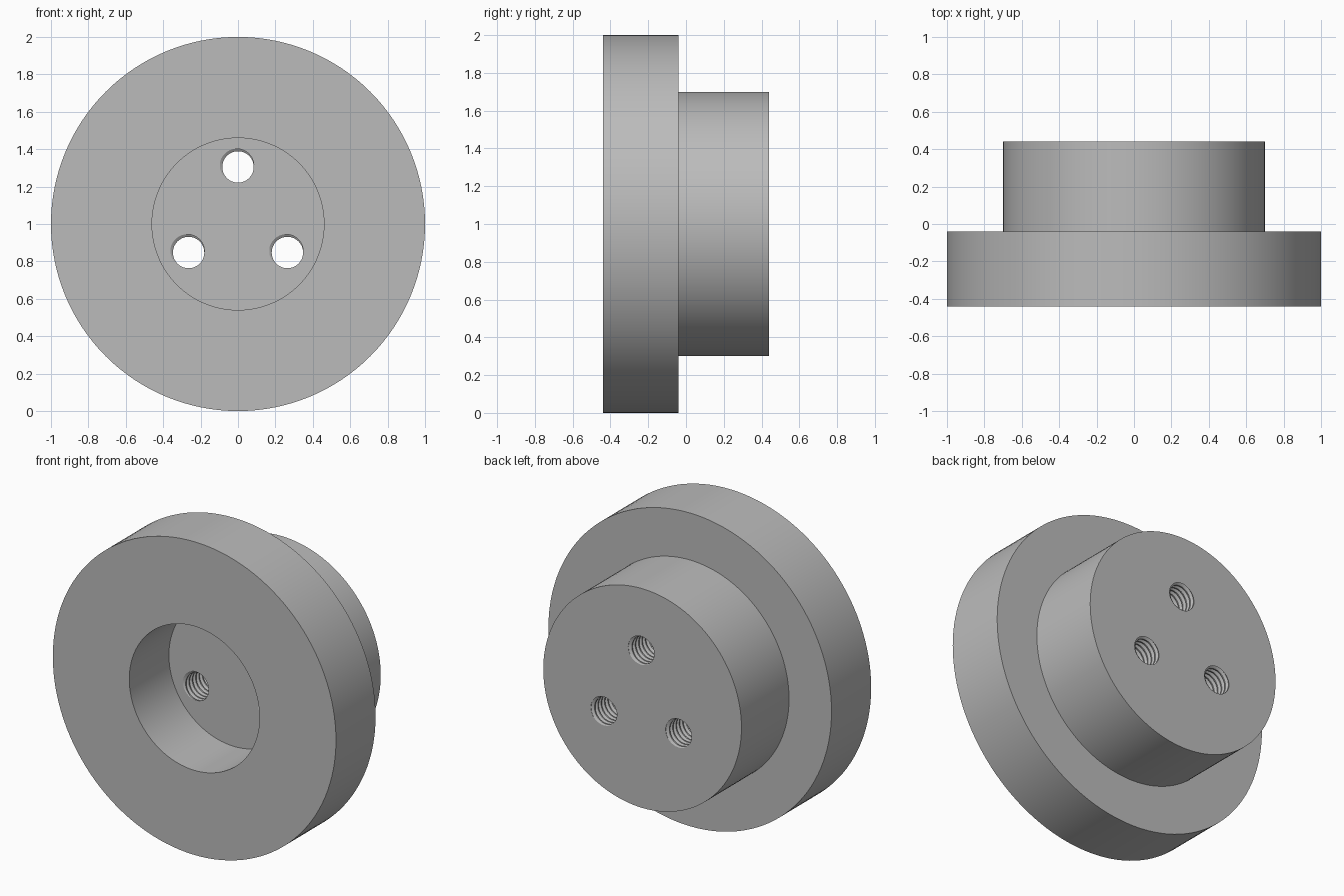
import bpy, bmesh
from math import sin, cos, tau

if "Cube" in bpy.data.objects:
    bpy.data.objects.remove(bpy.data.objects["Cube"])

grey = bpy.data.materials.new("plain grey")
grey.use_nodes = True
colour = (0.5, 0.5, 0.5, 1)
grey.diffuse_color = colour
grey.node_tree.nodes["Principled BSDF"].inputs["Base Color"].default_value = colour

FRONT, STEP, BACK = -0.44, -0.04, 0.44


def make_object(name, bm):
    bmesh.ops.recalc_face_normals(bm, faces=bm.faces[:])
    mesh = bpy.data.meshes.new(name)
    bm.to_mesh(mesh)
    bm.free()
    mesh.materials.append(grey)
    obj = bpy.data.objects.new(name, mesh)
    bpy.context.collection.objects.link(obj)
    return obj


def flanged_body(segments=128):
    """Stepped disc with a round recess in front, turned about the y axis."""
    profile = [(0.7, BACK), (0.7, STEP), (1, STEP), (1, FRONT), (0.46, FRONT), (0.46, STEP)]
    bm = bmesh.new()
    rings = [[bm.verts.new((r * sin(tau * j / segments), y, 1 + r * cos(tau * j / segments)))
              for j in range(segments)] for r, y in profile]
    for a, b in zip(rings, rings[1:]):
        for j in range(segments):
            n = (j + 1) % segments
            bm.faces.new((a[j], a[n], b[n], b[j]))
    bm.faces.new(rings[0])
    bm.faces.new(rings[-1])
    return make_object("flanged_body", bm)


def thread_cutter(name, x, z, pitch=0.0333, turns=18, segments=40):
    """Closed screw-shaped solid: helical rows of crest and root points."""
    profile = [(0, 0.084), (0.25, 0.084), (0.56, 0.1), (0.69, 0.1)]
    p = len(profile)
    last = p * turns
    start = STEP - 2.5 * pitch
    bm = bmesh.new()

    def point(k, j):
        offset, r = profile[k % p]
        t = tau * j / segments
        y = start + pitch * (k // p + offset + j / segments)
        return bm.verts.new((x + r * sin(t), y, z + r * cos(t)))

    rows = [[point(k, j) for j in range(segments)] for k in range(last + 1)]
    rows += [[point(k, 0)] for k in range(last + 1, last + p + 1)]

    def vert(k, j):
        return rows[k][j] if j < segments else rows[k + p][0]

    for k in range(last):
        for j in range(segments):
            bm.faces.new((vert(k, j), vert(k, j + 1), vert(k + 1, j + 1), vert(k + 1, j)))
    # Fan caps over the two helical ends
    for k, y in ((0, start + pitch / 2), (last, start + pitch * (turns + 0.5))):
        loop = rows[k] + [rows[k + i][0] for i in range(p, 0, -1)]
        centre = bm.verts.new((x, y, z))
        for a, b in zip(loop, loop[1:] + loop[:1]):
            bm.faces.new((a, b, centre))
    return make_object(name, bm)


body = flanged_body()

# Three threaded holes on a circle, cut through the hub
for i in range(3):
    a = tau * i / 3
    cutter = thread_cutter(f"thread_cutter_{i + 1}", 0.305 * sin(a), 1 + 0.305 * cos(a))
    cutter.hide_render = True
    cutter.hide_set(True)
    cut = body.modifiers.new(f"threaded_hole_{i + 1}", "BOOLEAN")
    cut.operation = "DIFFERENCE"
    cut.solver = "EXACT"
    cut.object = cutter

# Apply the cuts, then smooth the round walls
bpy.context.view_layer.objects.active = body
body.select_set(True)
for name in [m.name for m in body.modifiers]:
    bpy.ops.object.modifier_apply(modifier=name)
for obj in [o for o in bpy.data.objects if o.name.startswith("thread_cutter")]:
    bpy.data.objects.remove(obj)
bpy.ops.object.shade_smooth_by_angle(angle=0.5)
